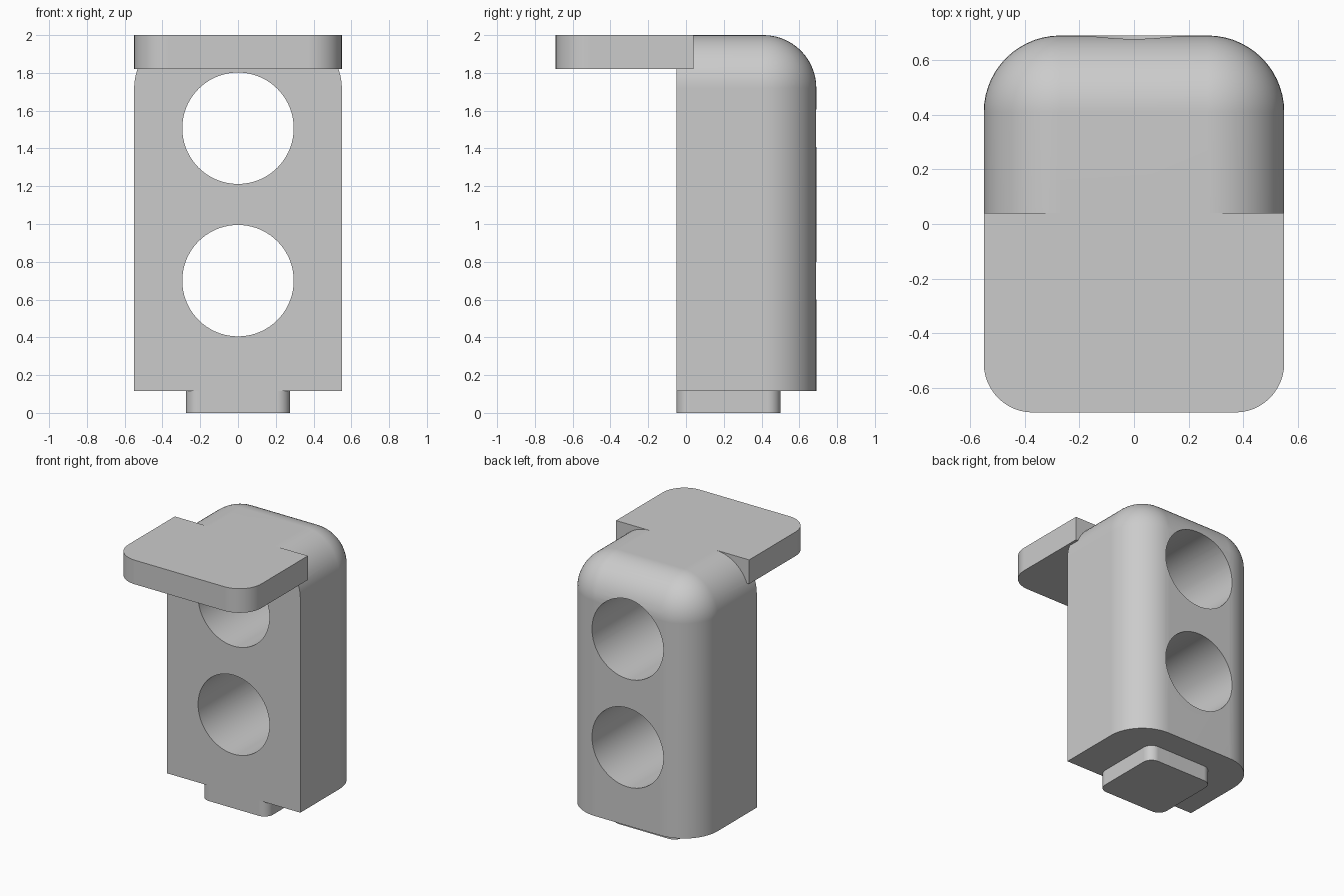
import bpy, bmesh, math
from mathutils import Matrix, Vector

if "Cube" in bpy.data.objects:
    bpy.data.objects.remove(bpy.data.objects["Cube"], do_unlink=True)

grey = bpy.data.materials.new("light grey")
grey.use_nodes = True
COLOR = (0.6, 0.6, 0.6, 1)
grey.diffuse_color = COLOR
grey.node_tree.nodes["Principled BSDF"].inputs["Base Color"].default_value = COLOR


def finish(bm, name):
    bmesh.ops.recalc_face_normals(bm, faces=bm.faces)
    mesh = bpy.data.meshes.new(name)
    bm.to_mesh(mesh)
    bm.free()
    mesh.materials.append(grey)
    obj = bpy.data.objects.new(name, mesh)
    bpy.context.collection.objects.link(obj)
    return obj


def rounded_box(name, low, high, radius, rule, segments):
    """Box between two corners; edges whose midpoint passes the rule are rounded."""
    low, high = Vector(low), Vector(high)
    size, centre = high - low, (low + high) / 2
    bm = bmesh.new()
    bmesh.ops.create_cube(bm, size=1)
    edges = [e for e in bm.edges if rule((e.verts[0].co + e.verts[1].co) / 2)]
    bmesh.ops.transform(bm, verts=bm.verts,
                        matrix=Matrix.Translation(centre) @ Matrix.Diagonal((*size, 1)))
    bmesh.ops.bevel(bm, geom=edges, offset=radius, segments=segments,
                    profile=0.5, affect='EDGES')
    return finish(bm, name)


def combine(target, tool, operation):
    mod = target.modifiers.new(operation.title(), 'BOOLEAN')
    mod.operation, mod.solver, mod.object = operation, 'EXACT', tool
    bpy.context.view_layer.objects.active = target
    bpy.ops.object.modifier_apply(modifier=mod.name)
    bpy.data.objects.remove(tool, do_unlink=True)


# Upright block: vertical back edges, top back edge and top side edges rounded
block = rounded_box("upright_block", (-0.55, -0.05, 0.115), (0.55, 0.69, 2), 0.28,
                    lambda m: (m.y > 0.4 and m.z > -0.4) or (m.z > 0.4 and m.y > -0.4), 14)

# Overhanging top plate with rounded front corners
plate = rounded_box("top_plate", (-0.55, -0.69, 1.82), (0.55, 0.04, 2), 0.18,
                    lambda m: abs(m.z) < 0.1 and m.y < -0.4, 12)

# Small foot, flush with the front, all upright corners rounded
foot = rounded_box("foot", (-0.275, -0.05, 0), (0.275, 0.5, 0.2), 0.07,
                   lambda m: abs(m.z) < 0.1, 8)

for part in (plate, foot):
    combine(block, part, 'UNION')

# Two round holes running front to back
for z in (0.70, 1.507):
    bm = bmesh.new()
    bmesh.ops.create_cone(bm, cap_ends=True, segments=72, radius1=0.295,
                          radius2=0.295, depth=2,
                          matrix=Matrix.Translation((0, 0.32, z)) @ Matrix.Rotation(math.pi / 2, 4, 'X'))
    cutter = finish(bm, "hole_cutter")
    cutter.hide_render = True
    combine(block, cutter, 'DIFFERENCE')

# Smooth curves, crisp edges, flat faces kept flat
bpy.ops.object.select_all(action='DESELECT')
block.select_set(True)
bpy.context.view_layer.objects.active = block
bpy.ops.object.shade_smooth_by_angle(angle=math.radians(25))
weighted = block.modifiers.new("Weighted Normals", 'WEIGHTED_NORMAL')
weighted.keep_sharp = True
